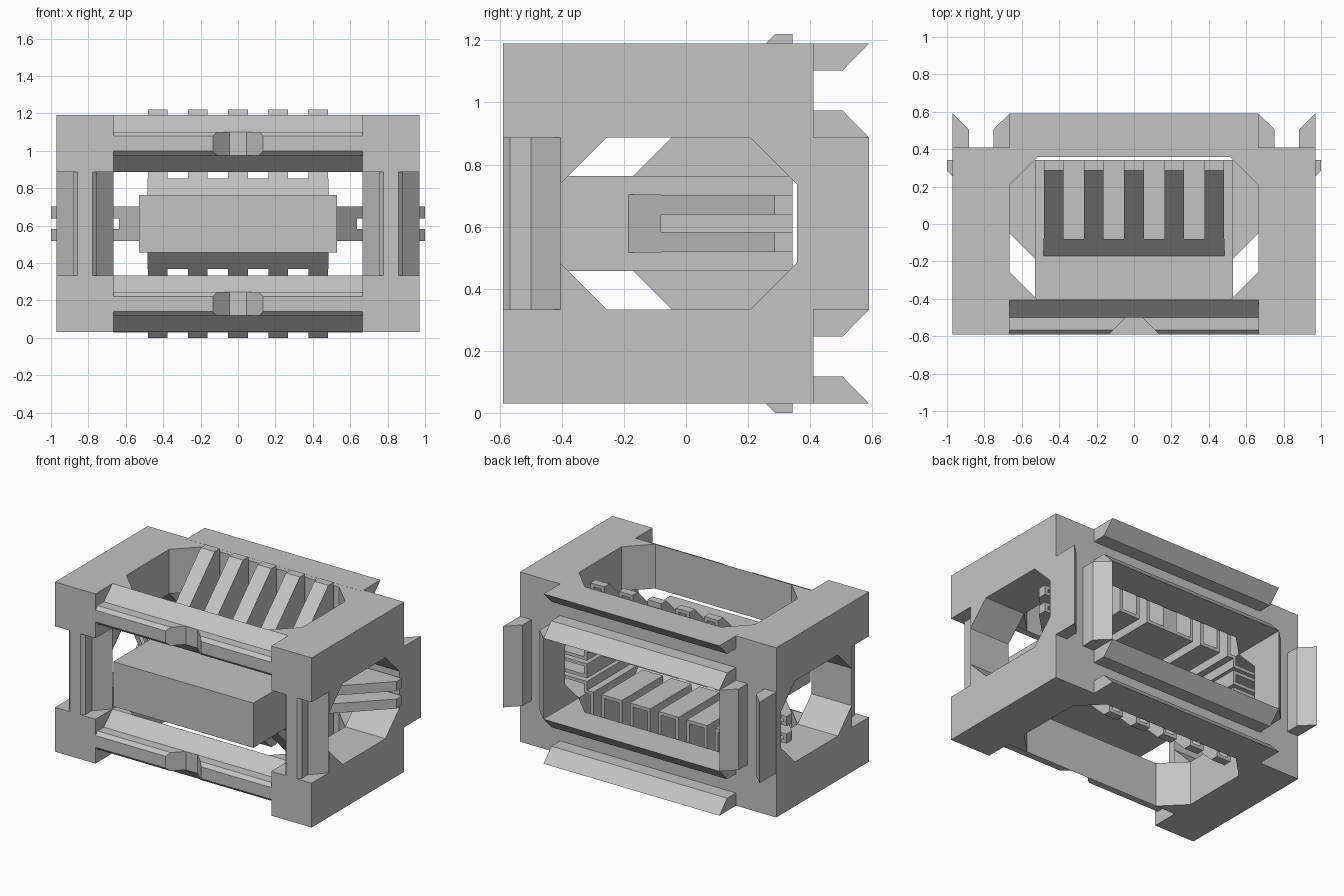
import bpy, bmesh

cube = bpy.data.objects.get("Cube")
if cube:
    bpy.data.objects.remove(cube, do_unlink=True)

MID = 0.61      # height of the centre plane
WALL = 0.022    # thickness of the hollow insert

grey = bpy.data.materials.new("plain_grey")
grey.use_nodes = True
colour = (0.55, 0.55, 0.55, 1)
grey.diffuse_color = colour
grey.node_tree.nodes["Principled BSDF"].inputs["Base Color"].default_value = colour


def prism(name, points, lo, hi, place):
    """Extrude a 2D outline from lo to hi; place(a, b, h) gives x, y, z."""
    bm = bmesh.new()
    rings = [[bm.verts.new(place(a, b, h)) for a, b in points] for h in (lo, hi)]
    bm.faces.new(rings[0])
    bm.faces.new(rings[1])
    n = len(points)
    for i in range(n):
        j = (i + 1) % n
        bm.faces.new((rings[0][i], rings[0][j], rings[1][j], rings[1][i]))
    bmesh.ops.recalc_face_normals(bm, faces=bm.faces)
    mesh = bpy.data.meshes.new(name)
    bm.to_mesh(mesh)
    bm.free()
    mesh.materials.append(grey)
    obj = bpy.data.objects.new(name, mesh)
    bpy.context.collection.objects.link(obj)
    return obj


def along_x(a, b, h):
    return (h, a, MID + b)


def along_y(a, b, h):
    return (a, h, MID + b)


def along_z(a, b, h):
    return (b, a, MID + h)


def rect(a0, a1, b0, b1):
    return [(a0, b0), (a1, b0), (a1, b1), (a0, b1)]


def combine(target, steps):
    """Apply (operation, helper) steps to the target, then drop the helpers."""
    for operation, helper in steps:
        helper.hide_render = True
        mod = target.modifiers.new("shape", 'BOOLEAN')
        mod.operation = operation
        mod.solver = 'EXACT'
        mod.object = helper
    bpy.context.view_layer.update()
    graph = bpy.context.evaluated_depsgraph_get()
    mesh = bpy.data.meshes.new_from_object(target.evaluated_get(graph))
    target.modifiers.clear()
    target.data = mesh
    for _, helper in steps:
        bpy.data.objects.remove(helper, do_unlink=True)


# Outer frame with openings through all three axes
W, H, IN_X, IN_Z = 0.97, 0.58, 0.665, 0.277
frame = prism("frame", rect(-W, W, -H, H), -0.59, 0.41, along_y)


def octagon(half, c=0.15, front=-0.405, back=0.357):
    return [(front, c - half), (front + c, -half), (back - c, -half), (back, c - half),
            (back, half - c), (back - c, half), (front + c, half), (front, half - c)]


steps = [
    ('DIFFERENCE', prism("opening", rect(-IN_X, IN_X, -IN_Z, IN_Z), -1, 1, along_y)),
    ('DIFFERENCE', prism("side_window", octagon(IN_Z), -2, 2, along_x)),
    ('DIFFERENCE', prism("top_window", octagon(IN_X), -2, 2, along_z)),
]

# Front tongues and matching back rails on the four beams
beams = [(along_x, IN_X, (H + IN_Z) / 2), (along_z, IN_Z, (W + IN_X) / 2)]
for place, length, centre in beams:
    for side in (-1, 1):
        for edge in (-1, 1):
            def outline(points):
                return [(y, side * centre + edge * u) for y, u in points]
            groove = [(-0.405, 0.152), (-0.5, 0.063), (-0.567, 0.063), (-0.59, 0.04),
                      (-0.7, 0.04), (-0.7, 0.2), (-0.405, 0.2)]
            steps.append(('DIFFERENCE', prism("groove", outline(groove), -length, length, place)))
            rail = [(0.39, 0.152), (0.59, 0.152), (0.505, 0.065), (0.39, 0.065)]
            steps.append(('UNION', prism("rail", outline(rail), -length, length, place)))

# Keying notch in the top and bottom tongues
notch = [(-0.5, -0.045), (-0.5, 0.045), (-0.6, 0.145), (-0.6, -0.145)]
for side in (-1, 1):
    centre = side * beams[0][2]
    steps.append(('DIFFERENCE', prism("notch", notch, centre - 0.08, centre + 0.08, along_z)))
combine(frame, steps)

# Hollow insert: block with sloped fins, open at the back
BX, BZ, BACK = 0.53, 0.153, 0.343
insert = prism("insert", rect(-BX, BX, -BZ, BZ), -0.59, BACK, along_y)


def fin(start, tip, end, face, side, shift):
    """Ramp outline rising at 45 degrees from a block face."""
    top = min(tip, end - start - shift)
    low = -0.09
    pts = [(low + start + shift, low), (top + start + shift, top)]
    if end - pts[1][0] > 0.001:
        pts.append((end, top))
    pts.append((end, low))
    return [(y, side * (face + h)) for y, h in pts]


def fins(t):
    """All fins and their joining webs, shrunk inwards by t."""
    parts = []
    end = 0.6 if t else BACK
    groups = [(along_x, BZ, 0.457, -0.17, 0.485, 0.0525, [i * 0.215 for i in range(-2, 3)]),
              (along_z, BX, 0.47, -0.185, 0.093, 0.0325, [-0.06, 0.06])]
    for place, face, tip, start, span, half, spots in groups:
        for side in (-1, 1):
            web = fin(start, tip, -0.08 - t, face, side, t * 1.414)
            parts.append(prism("web", web, t - span, span - t, place))
            for c in spots:
                ramp = fin(start, tip - t, end, face, side, t * 1.414)
                parts.append(prism("fin", ramp, c - half + t, c + half - t, place))
    return parts


steps = [('UNION', p) for p in fins(0)]
inner = rect(WALL - BX, BX - WALL, WALL - BZ, BZ - WALL)
steps.append(('DIFFERENCE', prism("cavity", inner, -0.56, 0.6, along_y)))
steps += [('DIFFERENCE', p) for p in fins(WALL)]
combine(insert, steps)
